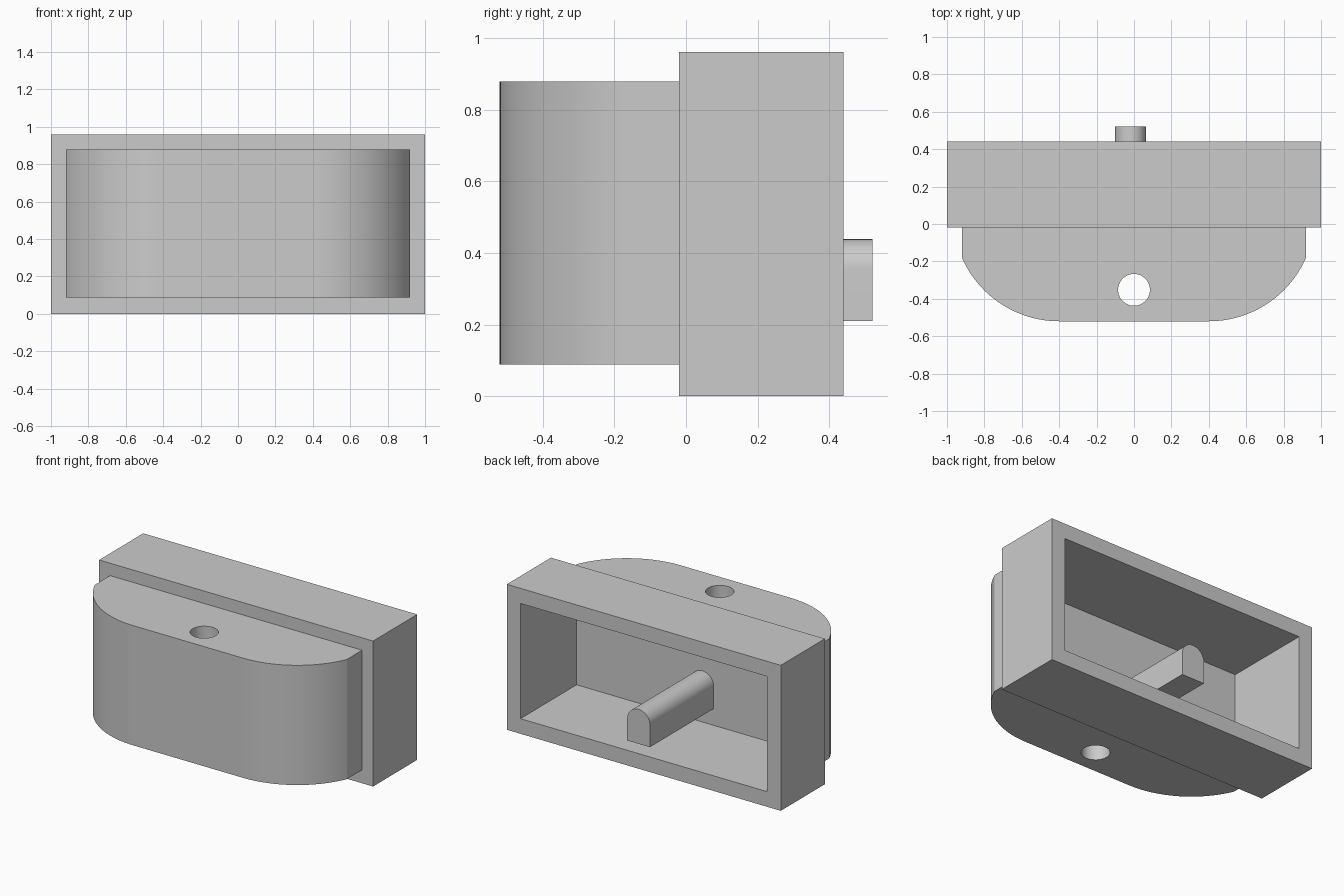
import bpy
import bmesh
from math import sin, cos, pi, asin, radians

if "Cube" in bpy.data.objects:
    bpy.data.objects.remove(bpy.data.objects["Cube"], do_unlink=True)

grey = bpy.data.materials.new("plain grey")
grey.use_nodes = True
grey.diffuse_color = (0.6, 0.6, 0.6, 1)
grey.node_tree.nodes["Principled BSDF"].inputs["Base Color"].default_value = (0.6, 0.6, 0.6, 1)


def prism(name, outline, offset):
    """Close a planar outline and extrude it along offset."""
    bm = bmesh.new()
    face = bm.faces.new([bm.verts.new(p) for p in outline])
    result = bmesh.ops.extrude_face_region(bm, geom=[face])
    moved = [v for v in result["geom"] if isinstance(v, bmesh.types.BMVert)]
    bmesh.ops.translate(bm, verts=moved, vec=offset)
    bmesh.ops.recalc_face_normals(bm, faces=bm.faces)
    mesh = bpy.data.meshes.new(name)
    bm.to_mesh(mesh)
    bm.free()
    mesh.materials.append(grey)
    obj = bpy.data.objects.new(name, mesh)
    bpy.context.collection.objects.link(obj)
    return obj


def box(name, half_width, y0, y1, z0, z1):
    w = half_width
    return prism(name, [(-w, y0, z0), (w, y0, z0), (w, y0, z1), (-w, y0, z1)], (0, y1 - y0, 0))


def select(obj):
    bpy.ops.object.select_all(action="DESELECT")
    obj.select_set(True)
    bpy.context.view_layer.objects.active = obj


def combine(target, tool, operation):
    """Apply a boolean and discard the tool."""
    mod = target.modifiers.new(operation, "BOOLEAN")
    mod.operation, mod.solver, mod.object = operation, "EXACT", tool
    select(target)
    bpy.ops.object.modifier_apply(modifier=mod.name)
    bpy.data.objects.remove(tool, do_unlink=True)


# Rectangular housing
body = box("housing", 1.0, -0.02, 0.44, 0, 0.96)

# Rounded front block: flat front blending into an arc on each side
flat, side, front, arc_end = 0.4, 0.92, -0.52, -0.18
run, rise = side - flat, arc_end - front
radius = (run ** 2 + rise ** 2) / (2 * rise)
sweep = asin(run / radius)
steps = 24
right = [(flat + radius * sin(sweep * i / steps),
          front + radius * (1 - cos(sweep * i / steps)), 0.088) for i in range(steps + 1)]
right.append((side, 0.1, 0.088))
left = [(-x, y, z) for x, y, z in reversed(right)]
combine(body, prism("front_block", right + left, (0, 0, 0.79)), "UNION")

# Deep rear cavity
combine(body, box("cavity", 0.9, -0.145, 0.6, 0.1, 0.86), "DIFFERENCE")

# Vertical through hole
hole = [(0.085 * cos(2 * pi * i / 48), -0.352 + 0.085 * sin(2 * pi * i / 48), -0.2)
        for i in range(48)]
combine(body, prism("hole", hole, (0, 0, 1.4)), "DIFFERENCE")

# Round-topped peg standing out of the cavity floor
r, px, top = 0.083, -0.018, 0.438
profile = [(px - r, -0.16, 0.21), (px + r, -0.16, 0.21)]
profile += [(px + r * cos(pi * i / 24), -0.16, top - r + r * sin(pi * i / 24)) for i in range(25)]
peg = prism("rear_peg", profile, (0, 0.68, 0))

for obj in (body, peg):
    select(obj)
    bpy.ops.object.shade_smooth_by_angle(angle=radians(20))
